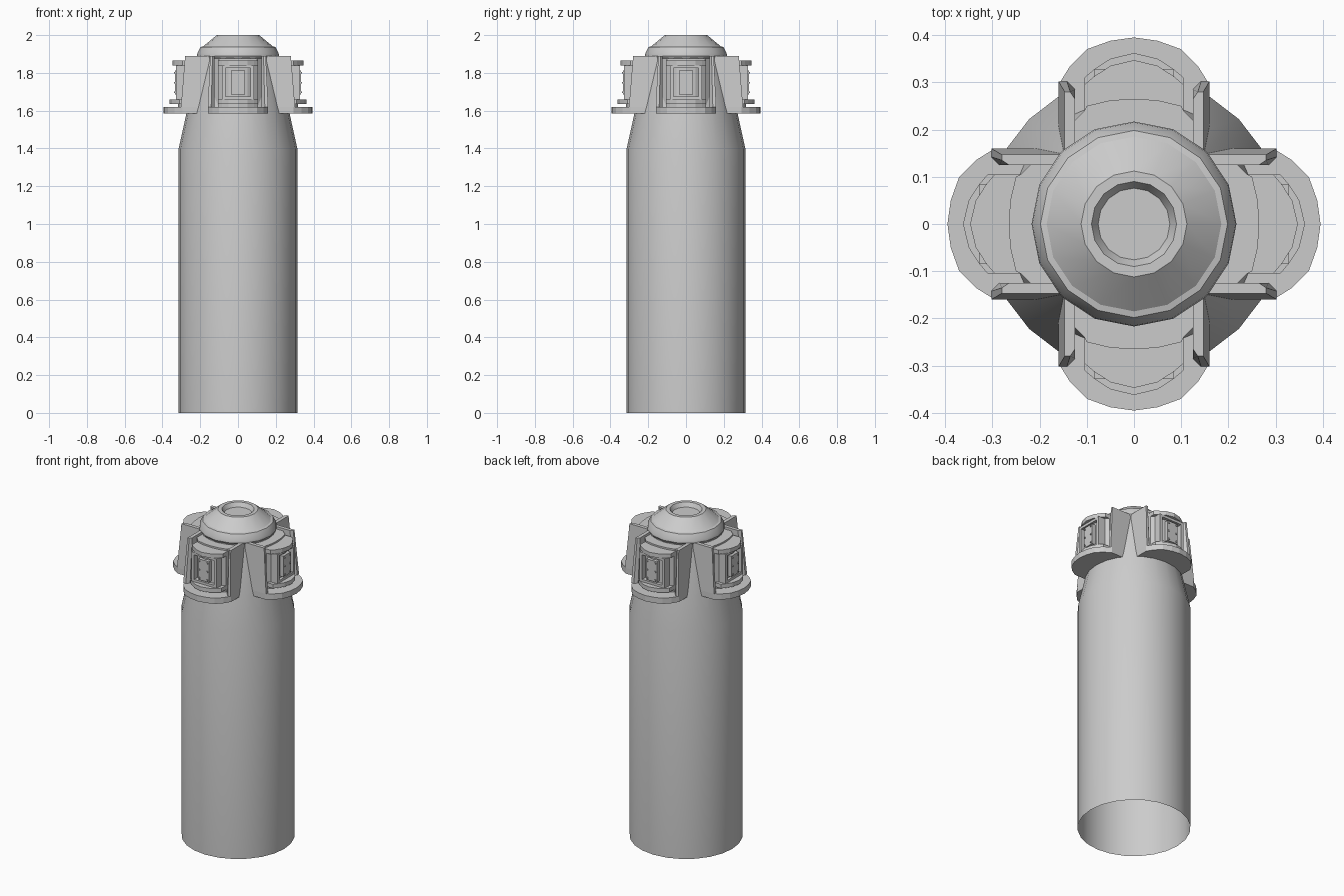
import bpy, bmesh
from math import pi, cos, sin

if "Cube" in bpy.data.objects:
    bpy.data.objects.remove(bpy.data.objects["Cube"], do_unlink=True)

GREY = (0.6, 0.6, 0.6, 1)
grey = bpy.data.materials.new("plain grey")
grey.use_nodes = True
grey.diffuse_color = GREY
grey.node_tree.nodes["Principled BSDF"].inputs["Base Color"].default_value = GREY


def finish(name, bm, smooth=False):
    bmesh.ops.recalc_face_normals(bm, faces=bm.faces)
    mesh = bpy.data.meshes.new(name)
    bm.to_mesh(mesh)
    bm.free()
    mesh.materials.append(grey)
    obj = bpy.data.objects.new(name, mesh)
    bpy.context.collection.objects.link(obj)
    if smooth:
        bpy.ops.object.select_all(action="DESELECT")
        obj.select_set(True)
        bpy.context.view_layer.objects.active = obj
        bpy.ops.object.shade_smooth_by_angle(angle=pi / 7)
    return obj


def loft(bm, low, high):
    """Closed solid between two matching loops of points."""
    a = [bm.verts.new(p) for p in low]
    b = [bm.verts.new(p) for p in high]
    bm.faces.new(a[::-1])
    bm.faces.new(b)
    for i in range(len(a)):
        j = (i + 1) % len(a)
        bm.faces.new((a[i], a[j], b[j], b[i]))


def lathe(name, profile, sides, cap):
    bm = bmesh.new()
    rings = [[bm.verts.new((r * cos(2 * pi * i / sides), r * sin(2 * pi * i / sides), z))
              for i in range(sides)] for r, z in profile]
    for a, b in zip(rings, rings[1:]):
        for i in range(sides):
            j = (i + 1) % sides
            bm.faces.new((a[i], a[j], b[j], b[i]))
    if cap:
        bm.faces.new(rings[-1])
    return finish(name, bm, True)


# Hollow body tube and stepped cap
lathe("body", [(0.314, 0), (0.314, 1.4), (0.208, 1.88)], 24, False)
lathe("cap", [(0.2, 1.86), (0.217, 1.89), (0.215, 1.905), (0.198, 1.937), (0.185, 1.94),
              (0.112, 2), (0.09, 2), (0.076, 1.975)], 16, True)


def mirrored(half):
    """Outline from a half outline running from the back edge to the nose."""
    return half + [(x, -y) for x, y in reversed(half) if y]


def prism(name, half, z0, z1):
    pts = mirrored(half)
    bm = bmesh.new()
    loft(bm, [(x, y, z0) for x, y in pts], [(x, y, z1) for x, y in pts])
    return finish(name, bm)


def boxes(name, x0, x1, rects):
    """Plates facing outward, each given as y and z limits."""
    bm = bmesh.new()
    for y0, y1, z0, z1 in rects:
        loft(bm, *[[(x, y0, z0), (x, y1, z0), (x, y1, z1), (x, y0, z1)] for x in (x0, x1)])
    return finish(name, bm)


def bow(nose, back=0.2):
    """Curved front outline of a housing layer."""
    return [(back, 0.105), (nose - 0.052, 0.105), (nose - 0.035, 0.085),
            (nose - 0.012, 0.05), (nose, 0)]


def cheeks():
    bm = bmesh.new()
    for s in (1, -1):
        low = [(0.15, 0.125), (0.285, 0.125), (0.302, 0.142), (0.302, 0.16), (0.15, 0.16)]
        high = [(0.15, 0.125), (0.265, 0.125), (0.28, 0.135), (0.28, 0.147), (0.15, 0.147)]
        loft(bm, [(x, s * y, 1.62) for x, y in low], [(x, s * y, 1.89) for x, y in high])
    return finish("pod_cheeks", bm)


# One pod pointing along +x
pod = [
    prism("pod_flange", [(0.15, 0.16), (0.295, 0.16), (0.335, 0.135), (0.37, 0.1),
                         (0.388, 0.05), (0.395, 0)], 1.585, 1.62),
    cheeks(),
    prism("pod_block", [(0.15, 0.13), (0.215, 0.13), (0.24, 0.105), (0.25, 0.1),
                        (0.262, 0.05), (0.265, 0)], 1.6, 1.875),
    prism("pod_core", bow(0.318), 1.6, 1.85),
    prism("pod_sill", bow(0.362), 1.635, 1.66),
    prism("pod_lintel", bow(0.347), 1.84, 1.865),
    boxes("window_frame", 0.28, 0.328, [(-0.085, -0.067, 1.66, 1.84), (0.067, 0.085, 1.66, 1.84),
                                        (-0.067, 0.067, 1.66, 1.675), (-0.067, 0.067, 1.825, 1.84)]),
    boxes("window_plate", 0.3, 0.333, [(-0.036, 0.036, 1.685, 1.812)]),
    boxes("window_bolts", 0.33, 0.338, [(y - 0.004, y + 0.004, z - 0.004, z + 0.004)
                                        for y in (-0.027, 0.027) for z in (1.697, 1.748, 1.8)]),
]

# Repeat the pod on the other three sides
for part in pod:
    for turn in (1, 2, 3):
        copy = part.copy()
        copy.rotation_euler.z = turn * pi / 2
        bpy.context.collection.objects.link(copy)
